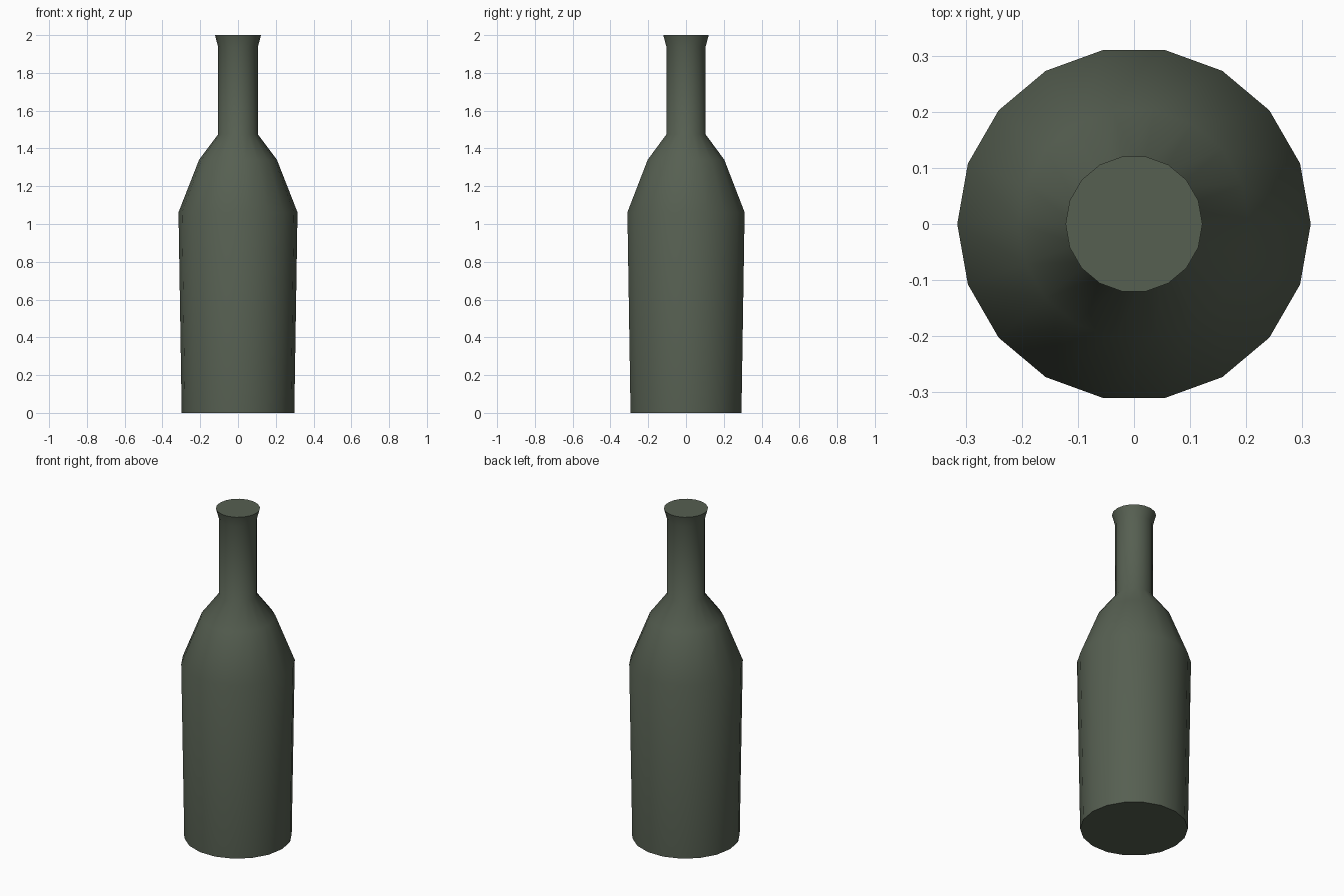
import bpy, bmesh, math

if "Cube" in bpy.data.objects:
    bpy.data.objects.remove(bpy.data.objects["Cube"])

SIDES = 18
# Bottle outline from base to lip: (radius, height)
PROFILE = [(0.298, 0.0), (0.315, 1.062), (0.206, 1.34),
           (0.105, 1.475), (0.105, 1.937), (0.122, 2.0)]

glass = bpy.data.materials.new("dark_green_glass")
glass.diffuse_color = (0.093, 0.115, 0.083, 1.0)
glass.use_nodes = True
glass.node_tree.nodes["Principled BSDF"].inputs["Base Color"].default_value = glass.diffuse_color

# Bottle: one ring of vertices per outline point
bm = bmesh.new()
rings = []
for radius, height in PROFILE:
    angles = [2 * math.pi * i / SIDES for i in range(SIDES)]
    rings.append([bm.verts.new((radius * math.cos(a), radius * math.sin(a), height))
                  for a in angles])

# Side walls between neighbouring rings
for low, high in zip(rings, rings[1:]):
    for i in range(SIDES):
        j = (i + 1) % SIDES
        bm.faces.new((low[i], low[j], high[j], high[i]))

# Flat base and flat closed mouth
bm.faces.new(rings[0][::-1])
bm.faces.new(rings[-1])

mesh = bpy.data.meshes.new("bottle")
bm.to_mesh(mesh)
bm.free()
mesh.materials.append(glass)
bottle = bpy.data.objects.new("bottle", mesh)
bpy.context.collection.objects.link(bottle)

# Smooth walls and shoulders, sharp rims at the base and mouth
bpy.context.view_layer.objects.active = bottle
bottle.select_set(True)
bpy.ops.object.shade_smooth_by_angle(angle=math.radians(60))
